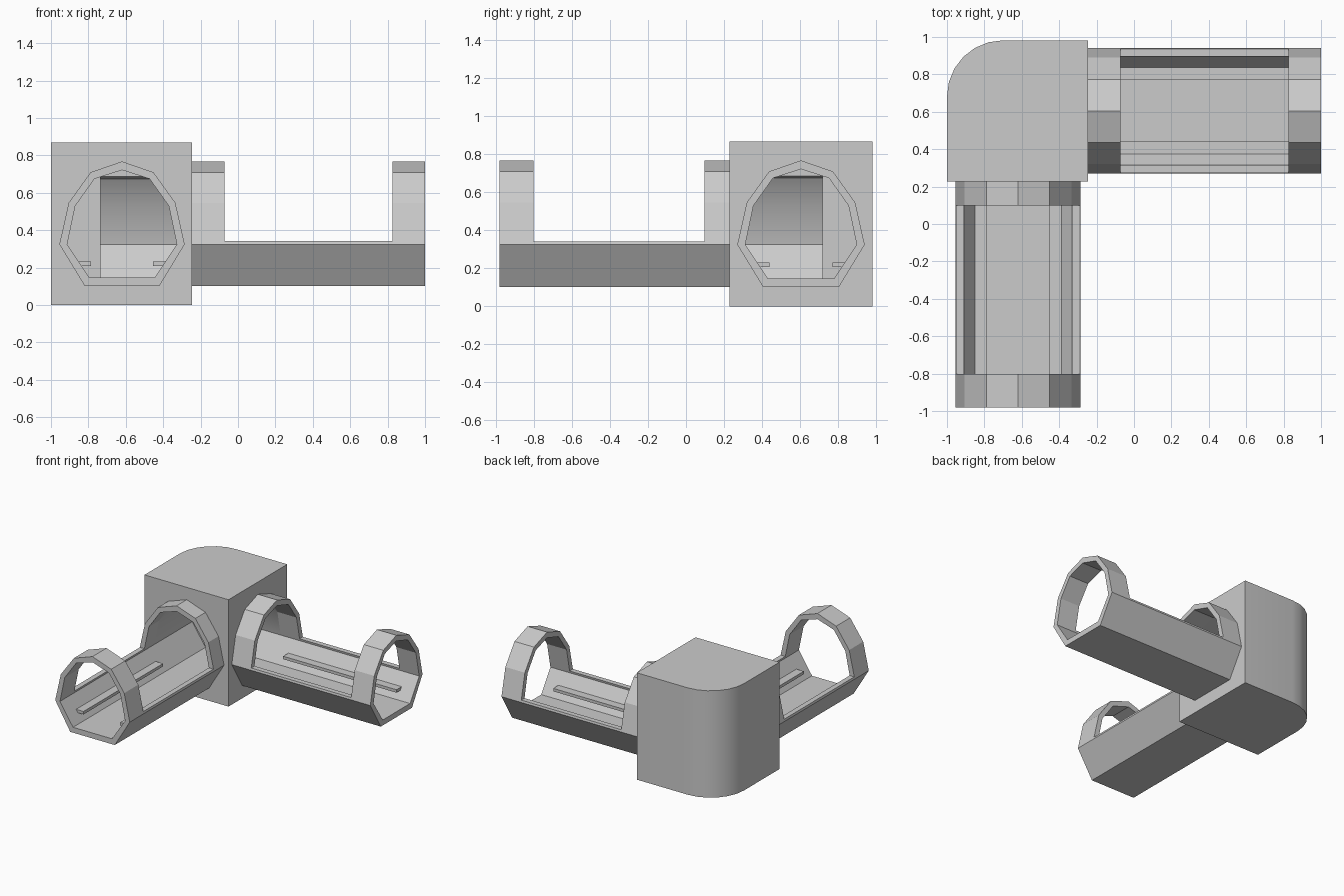
import bpy, bmesh, math

if "Cube" in bpy.data.objects:
    bpy.data.objects.remove(bpy.data.objects["Cube"])

# half profiles (offset from the arm axis, height), bottom to top
OUTER = [(0.2, 0.103), (0.335, 0.325), (0.285, 0.547), (0.168, 0.71), (0, 0.768)]
INNER = [(0.175, 0.147), (0.293, 0.325), (0.25, 0.53), (0.147, 0.675), (0, 0.722)]


def full(half):
    return half + [(-a, z) for a, z in reversed(half[:-1])]


def along_x(t, a, z):
    return (t, 0.605 + a, z)


def along_y(t, a, z):
    return (-0.62 + a, t, z)


def make_object(name, bm):
    bmesh.ops.recalc_face_normals(bm, faces=bm.faces)
    mesh = bpy.data.meshes.new(name)
    bm.to_mesh(mesh)
    bm.free()
    ob = bpy.data.objects.new(name, mesh)
    bpy.context.collection.objects.link(ob)
    return ob


def prism(name, points, t0, t1, place):
    bm = bmesh.new()
    ends = [[bm.verts.new(place(t, a, z)) for a, z in points] for t in (t0, t1)]
    n = len(points)
    for end in ends:
        bm.faces.new(end)
    for i in range(n):
        j = (i + 1) % n
        bm.faces.new((ends[0][i], ends[0][j], ends[1][j], ends[1][i]))
    return make_object(name, bm)


def tube(name, t0, t1, place):
    bm = bmesh.new()
    loops = [[bm.verts.new(place(t, a, z)) for a, z in full(p)]
             for p, t in ((OUTER, t0), (OUTER, t1), (INNER, t1), (INNER, t0))]
    n = len(loops[0])
    for k in range(4):
        p, q = loops[k], loops[(k + 1) % 4]
        for i in range(n):
            j = (i + 1) % n
            bm.faces.new((p[i], p[j], q[j], q[i]))
    return make_object(name, bm)


def rect(a0, a1, z0, z1):
    return [(a0, z0), (a1, z0), (a1, z1), (a0, z1)]


def cut(ob, cutter):
    mod = ob.modifiers.new("cut", 'BOOLEAN')
    mod.operation = 'DIFFERENCE'
    mod.solver = 'EXACT'
    mod.object = cutter
    bpy.context.view_layer.objects.active = ob
    bpy.ops.object.modifier_apply(modifier=mod.name)
    bpy.data.objects.remove(cutter)


# corner block with one rounded vertical edge
R, SEG = 0.3, 6
outline = [(-1, 0.228), (-0.245, 0.228), (-0.245, 0.982)]
for i in range(SEG + 1):
    ang = math.pi / 2 * (1 + i / SEG)
    outline.append((-1 + R + R * math.cos(ang), 0.982 - R + R * math.sin(ang)))
block = prism("corner_block", outline, 0, 0.868, lambda t, x, y: (x, y, t))

# meeting passages inside the block
cut(block, prism("passage_cutter", full(INNER), -0.735, -0.1, along_x))
cut(block, prism("passage_cutter", full(INNER), 0.1, 0.717, along_y))
bpy.ops.object.select_all(action='DESELECT')
block.select_set(True)
bpy.context.view_layer.objects.active = block
bpy.ops.object.shade_smooth_by_angle(angle=math.radians(25))

# arms: tube with an open top between two end rings, and a pair of inner rails
for side, place, start, end, open0, open1 in (
        ("right", along_x, -0.245, 1.0, -0.073, 0.825),
        ("front", along_y, -0.982, 0.228, -0.802, 0.098)):
    arm = tube(side + "_arm", start, end, place)
    cut(arm, prism("opening_cutter", rect(-0.5, 0.5, 0.342, 1), open0, open1, place))
    for s in (-1, 1):
        prism(side + "_rail", rect(s * 0.165, s * 0.235, 0.208, 0.232),
              open0 - 0.06, open1 + 0.06, place)
